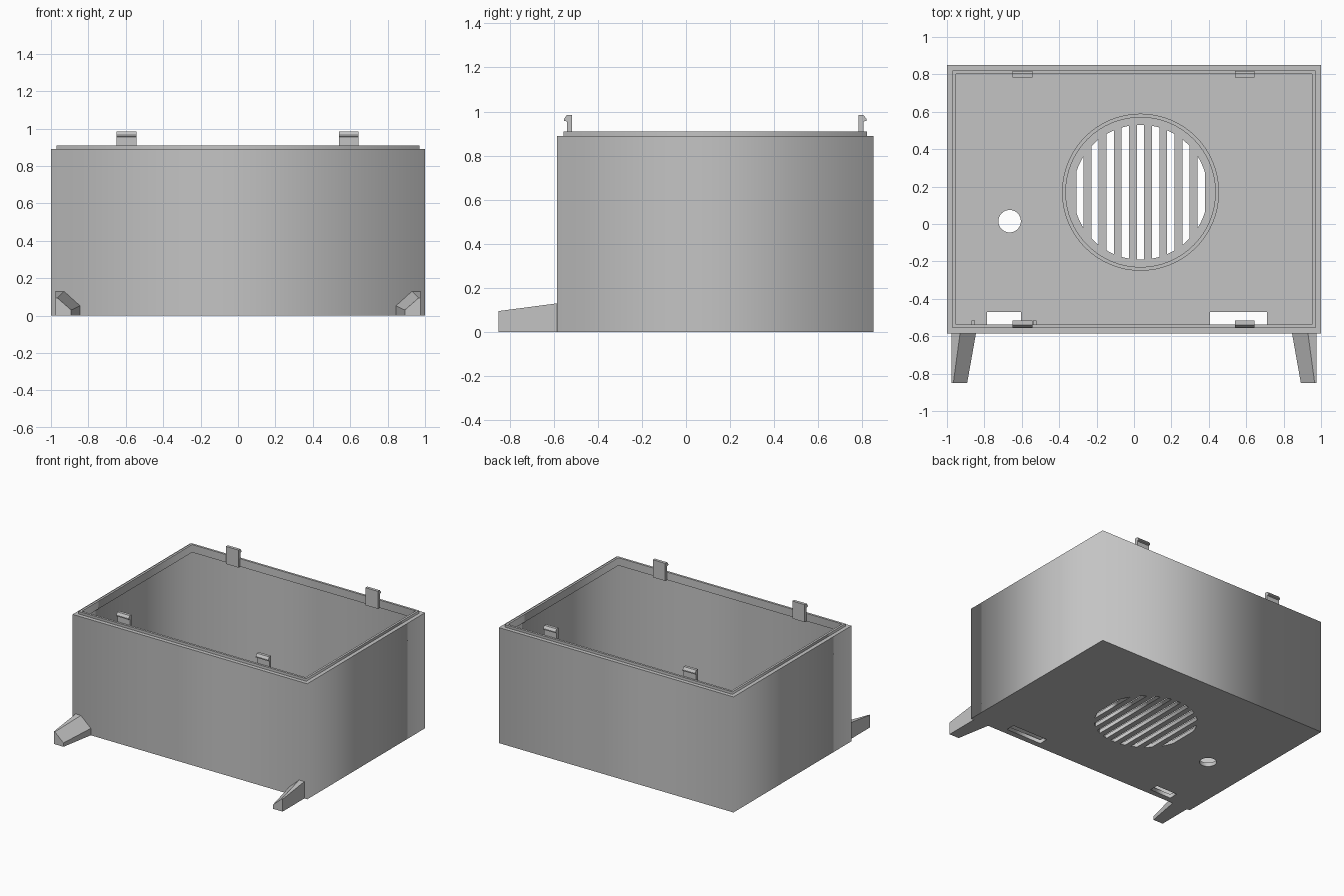
import bpy, bmesh, math

cube = bpy.data.objects.get("Cube")
if cube:
    bpy.data.objects.remove(cube, do_unlink=True)

GREY = (0.55, 0.55, 0.55, 1)
grey = bpy.data.materials.new("grey plastic")
grey.use_nodes = True
grey.diffuse_color = GREY
grey.node_tree.nodes["Principled BSDF"].inputs["Base Color"].default_value = GREY

X, FRONT, BACK = 1.0, -0.585, 0.85      # outer faces of the case
WALL, LIP = 0.03, 0.047                 # insets of wall and lip inner faces
FLOOR, TOP = 0.03, 0.89
GRILLE_X, GRILLE_Y, GRILLE_R = 0.035, 0.17, 0.36


def finish(name, bm):
    bmesh.ops.remove_doubles(bm, verts=bm.verts, dist=1e-5)
    bmesh.ops.recalc_face_normals(bm, faces=bm.faces)
    mesh = bpy.data.meshes.new(name)
    bm.to_mesh(mesh)
    bm.free()
    mesh.materials.append(grey)
    obj = bpy.data.objects.new(name, mesh)
    bpy.context.collection.objects.link(obj)
    return obj


def plate(name, loops, z0, z1):
    """Filled outline with holes, extruded from z0 to z1."""
    curve = bpy.data.curves.new(name, 'CURVE')
    curve.dimensions = '2D'
    curve.fill_mode = 'BOTH'
    curve.extrude = (z1 - z0) / 2
    for loop in loops:
        spline = curve.splines.new('POLY')
        spline.points.add(len(loop) - 1)
        for point, (x, y) in zip(spline.points, loop):
            point.co = (x, y, 0, 1)
        spline.use_cyclic_u = True
    helper = bpy.data.objects.new(name + " outline", curve)
    bpy.context.collection.objects.link(helper)
    graph = bpy.context.evaluated_depsgraph_get()
    mesh = bpy.data.meshes.new_from_object(helper.evaluated_get(graph))
    bpy.data.objects.remove(helper, do_unlink=True)
    bm = bmesh.new()
    bm.from_mesh(mesh)
    bpy.data.meshes.remove(mesh)
    bmesh.ops.translate(bm, verts=bm.verts, vec=(0, 0, (z0 + z1) / 2))
    return finish(name, bm)


def loft(name, section_a, section_b):
    """Solid between two matching 3D outlines."""
    bm = bmesh.new()
    a = [bm.verts.new(p) for p in section_a]
    b = [bm.verts.new(p) for p in section_b]
    bm.faces.new(a)
    bm.faces.new(b)
    for i in range(len(a)):
        j = (i + 1) % len(a)
        bm.faces.new((a[i], a[j], b[j], b[i]))
    return finish(name, bm)


def rect(x0, x1, y0, y1):
    return [(x0, y0), (x1, y0), (x1, y1), (x0, y1)]


def case_rect(inset):
    return rect(-X + inset, X - inset, FRONT + inset, BACK - inset)


def circle(cx, cy, r, n=64):
    return [(cx + r * math.cos(t * math.tau / n), cy + r * math.sin(t * math.tau / n))
            for t in range(n)]


def grille_slot(offset, half=0.0195, steps=6):
    """Vertical slot whose ends follow the grille circle."""
    xs = [offset - half + 2 * half * i / steps for i in range(steps + 1)]
    arc = [(x, math.sqrt(GRILLE_R ** 2 - x * x)) for x in xs]
    loop = [(x, -y) for x, y in arc] + arc[::-1]
    return [(GRILLE_X + x, GRILLE_Y + y) for x, y in loop]


# Case: walls, stepped lip, pierced floor
plate("walls", [case_rect(0), case_rect(WALL)], 0, TOP)
plate("lip", [case_rect(WALL), case_rect(LIP)], 0.85, 0.91)
openings = [grille_slot(k * 0.081) for k in range(-4, 5)]
openings.append(circle(-0.665, 0.015, 0.06, 40))
openings.append(rect(-0.785, -0.605, -0.54, -0.47))
openings.append(rect(0.405, 0.71, -0.54, -0.47))
plate("floor", [case_rect(WALL)] + openings, 0, FLOOR)

# Raised ring around the grille
plate("grille_ring", [circle(GRILLE_X, GRILLE_Y, 0.42), circle(GRILLE_X, GRILLE_Y, 0.4)],
      FLOOR, 0.08)

# Small guide posts beside the narrow opening
for side, x in (("left", -0.53), ("right", -0.86)):
    plate("guide_post_" + side, [rect(x - 0.01, x + 0.01, FRONT + WALL, -0.517)], FLOOR, 0.1)

# Snap clips: stem with an outward hook, on the front and back lip
stem_in, stem_out, hook = 0.068, LIP - 0.002, 0.031
clip = [(stem_in, 0.85), (stem_out, 0.85), (stem_out, 0.955), (hook, 0.958),
        (hook, 0.966), (stem_out, 0.985), (stem_in, 0.985)]
for row, edge, sign in (("front", FRONT, 1), ("back", BACK, -1)):
    for side, x in (("left", 0.592), ("right", -0.597)):
        ends = [[(x + dx, edge + sign * d, z) for d, z in clip] for dx in (-0.053, 0.053)]
        loft(f"{row}_clip_{side}", *ends)

# Tapered feet reaching forward, mirrored left and right
foot_root = [(0.845, 0), (0.845, 0.053), (0.93, 0.13), (0.975, 0.13), (0.975, 0)]
foot_tip = [(0.892, 0), (0.892, 0.03), (0.966, 0.095), (0.975, 0.095), (0.975, 0)]
for side, s in (("left", 1), ("right", -1)):
    loft("foot_" + side,
         [(s * x, FRONT, z) for x, z in foot_root],
         [(s * x, -0.85, z) for x, z in foot_tip])
